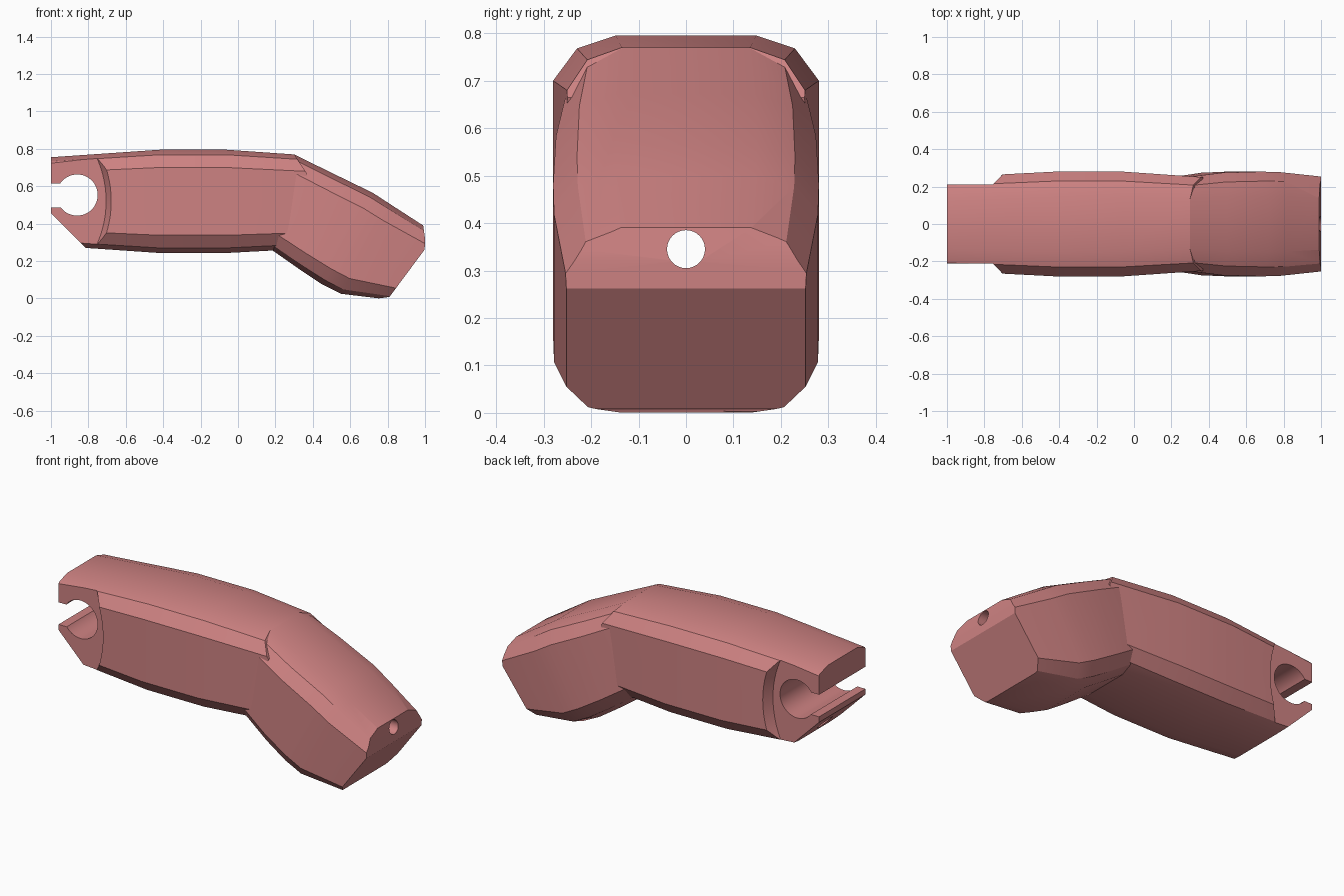
import bpy, bmesh, math

if "Cube" in bpy.data.objects:
    bpy.data.objects.remove(bpy.data.objects["Cube"])

mat = bpy.data.materials.new("dusty pink")
mat.diffuse_color = (0.62, 0.225, 0.225, 1)
mat.use_nodes = True
mat.node_tree.nodes["Principled BSDF"].inputs["Base Color"].default_value = mat.diffuse_color

# Half of the chamfered octagon: (share of half width, share of depth)
HALF = [(0.53, 0), (0.82, 0.049), (1, 0.172), (1, 0.828), (0.82, 0.951), (0.53, 1)]
SECTION = HALF + [(-y, t) for y, t in reversed(HALF)]


def finish(name, bm):
    bmesh.ops.recalc_face_normals(bm, faces=bm.faces)
    me = bpy.data.meshes.new(name)
    bm.to_mesh(me)
    bm.free()
    me.materials.append(mat)
    ob = bpy.data.objects.new(name, me)
    bpy.context.collection.objects.link(ob)
    return ob


def skin(name, rings):
    """Join rings of points into a closed solid."""
    bm = bmesh.new()
    vs = [[bm.verts.new(p) for p in r] for r in rings]
    n = len(vs[0])
    for a, b in zip(vs, vs[1:]):
        for i in range(n):
            j = (i + 1) % n
            bm.faces.new((a[i], a[j], b[j], b[i]))
    bm.faces.new(vs[0])
    bm.faces.new(vs[-1])
    return finish(name, bm)


def loft(name, stations):
    """Stations: top x, top z, bottom x, bottom z, half width."""
    return skin(name, [[(tx + (bx - tx) * t, w * y, tz + (bz - tz) * t)
                        for y, t in SECTION] for tx, tz, bx, bz, w in stations])


def prism(name, pts, y0=-0.5, y1=0.5):
    return skin(name, [[(x, y, z) for x, z in pts] for y in (y0, y1)])


def circle(cx, cz, r, n=48, a0=0.0, a1=2 * math.pi):
    return [(cx + r * math.cos(a0 + (a1 - a0) * i / n),
             cz + r * math.sin(a0 + (a1 - a0) * i / n)) for i in range(n)]


def cut(ob, cutter, op='DIFFERENCE'):
    cutter.hide_render = True
    m = ob.modifiers.new("cut", 'BOOLEAN')
    m.operation, m.object, m.solver = op, cutter, 'EXACT'
    bpy.context.view_layer.objects.active = ob
    bpy.ops.object.modifier_apply(modifier=m.name)
    bpy.data.objects.remove(cutter)


def bore():
    """Long cord channel running straight through both segments."""
    return skin("bore_cutter", [[(x, y, z) for y, z in circle(0, 0.345, 0.04, 32)]
                                for x in (-1.3, 1.3)])


# Long segment, trimmed at the hinge end and where it enters the short one
long_segment = loft("long_segment", [
    (-1.0, 0.755, -1.0, 0.283, 0.25), (-0.42, 0.795, -0.42, 0.243, 0.28),
    (-0.06, 0.795, -0.06, 0.243, 0.28), (0.40, 0.763, 0.40, 0.268, 0.248)])
cut(long_segment, prism("trim_cutter", [
    (-1.1, 0.9), (0.295, 0.9), (0.30, 0.77), (0.37, 0.665), (0.30, 0.45),
    (0.2, 0.2), (-0.75, 0.205), (-1.1, 0.555)]), 'INTERSECT')

# Narrow hinge tongue: conical cuts on both sides
for s in (-1, 1):
    cut(long_segment, skin("tongue_cutter", [
        [(x, s * y, z) for x, z in circle(-1.27, 0.52, r, 96)]
        for y, r in ((0.212, 0.565), (0.412, 0.665))]))

# Snap-in pin socket: round hole with a slot opening to the end
cut(long_segment, prism("socket_cutter", circle(-0.86, 0.553, 0.11)))
cut(long_segment, prism("slot_cutter", [
    (-1.1, 0.487), (-0.86, 0.487), (-0.86, 0.615), (-1.1, 0.615)]))
cut(long_segment, bore())

# Short tilted segment with a rounded end
short_segment = loft("short_segment", [
    (0.30, 0.77, 0.18, 0.26, 0.25), (0.50, 0.672, 0.33, 0.155, 0.274),
    (0.72, 0.565, 0.45, 0.075, 0.28), (0.82, 0.50, 0.55, 0.025, 0.278),
    (1.06, 0.345, 0.80, -0.005, 0.252)])
cut(short_segment, prism("end_cutter", [
    (0, 1), (0.985, 1), (0.99, 0.39), (1.0, 0.32), (0.998, 0.26), (0.985, 0.2),
    (0.95, 0.12), (0.90, 0.05), (0.86, 0.015), (0.75, 0.0), (0, 0)]), 'INTERSECT')
cut(short_segment, bore())

# Smooth shading with sharp chamfer edges
for ob in (long_segment, short_segment):
    bpy.ops.object.select_all(action='DESELECT')
    ob.select_set(True)
    bpy.context.view_layer.objects.active = ob
    bpy.ops.object.shade_smooth_by_angle(angle=math.radians(28))
